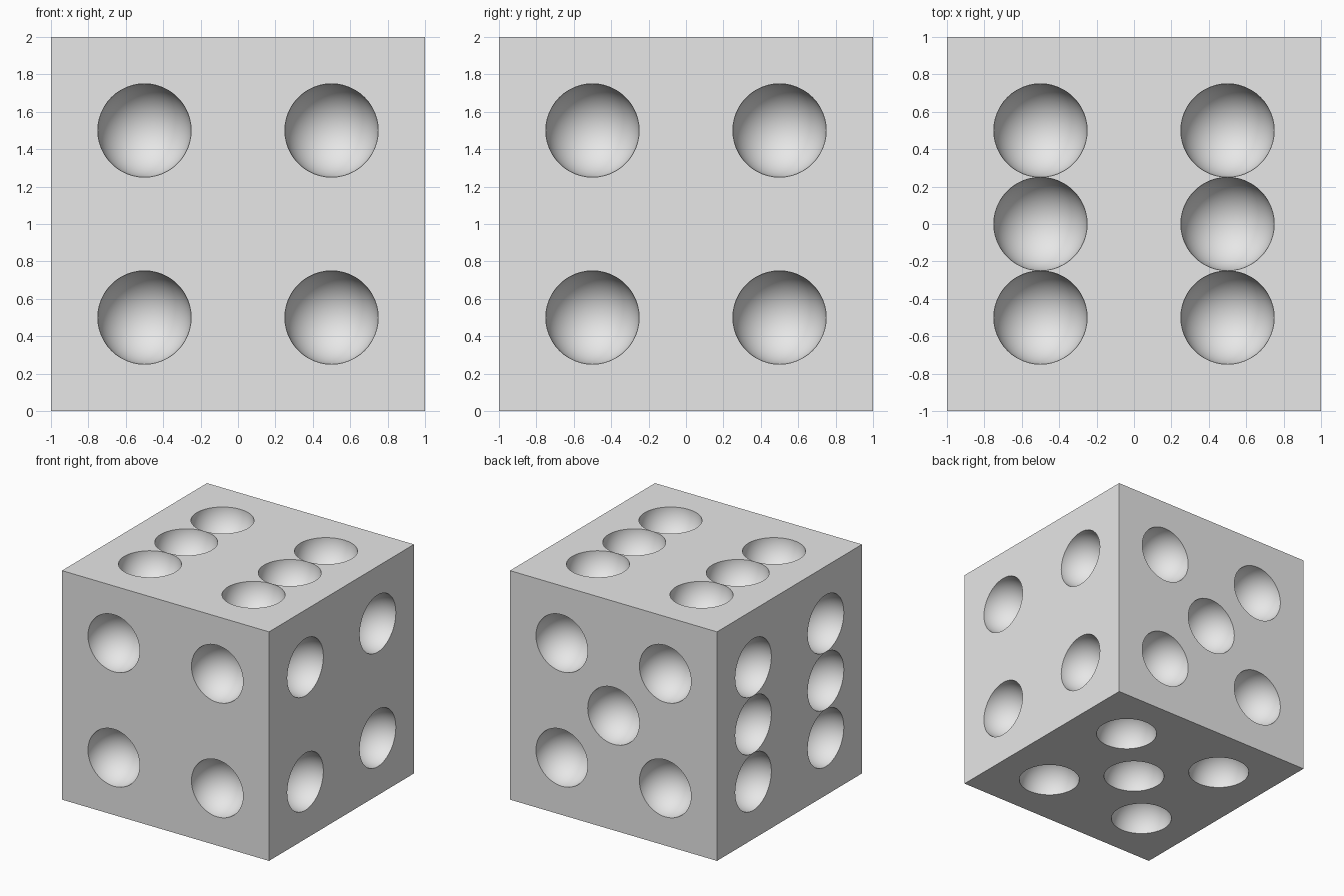
import bpy
import bmesh
import math
from mathutils import Matrix, Vector

default = bpy.data.objects.get("Cube")
if default:
    bpy.data.objects.remove(default, do_unlink=True)

HALF = 1.0
PIP_RADIUS = 0.25
STEP = 0.5

# Pip layouts in the plane of a face
corners = [(a, b) for a in (-STEP, STEP) for b in (-STEP, STEP)]
five = corners + [(0, 0)]
six = [(a, b) for a in (-STEP, STEP) for b in (-STEP, 0, STEP)]

# (axis, side) of each face and its layout
faces = {
    (1, -1): corners,  # front
    (1, 1): five,      # back
    (0, 1): corners,   # +x side
    (0, -1): six,      # -x side
    (2, 1): six,       # top
    (2, -1): five,     # bottom
}


def add_object(name, bm):
    mesh = bpy.data.meshes.new(name)
    bm.to_mesh(mesh)
    bm.free()
    obj = bpy.data.objects.new(name, mesh)
    obj.location.z = HALF
    bpy.context.collection.objects.link(obj)
    return obj


# Cube body
bm = bmesh.new()
bmesh.ops.create_cube(bm, size=2 * HALF)
body = add_object("die_body", bm)

grey = bpy.data.materials.new("light_grey")
grey.use_nodes = True
grey.diffuse_color = (0.8, 0.8, 0.8, 1)
grey.node_tree.nodes["Principled BSDF"].inputs["Base Color"].default_value = (0.8, 0.8, 0.8, 1)
body.data.materials.append(grey)

# One ball per pip; an odd ring count keeps vertices off the cube faces
bm = bmesh.new()
for (axis, side), pips in faces.items():
    normal = Vector((0, 0, 0))
    normal[axis] = side
    turn = normal.to_track_quat('Z', 'Y').to_matrix().to_4x4()
    first, second = [i for i in range(3) if i != axis]
    for a, b in pips:
        centre = normal * HALF
        centre[first], centre[second] = a, b
        bmesh.ops.create_uvsphere(bm, u_segments=48, v_segments=25, radius=PIP_RADIUS,
                                  matrix=Matrix.Translation(centre) @ turn)
cutter = add_object("pip_cutter", bm)
cutter.data.materials.append(grey)
cutter.hide_render = True

# Carve the pips
bpy.context.view_layer.update()
carve = body.modifiers.new("carve_pips", 'BOOLEAN')
carve.operation = 'DIFFERENCE'
carve.solver = 'EXACT'
carve.object = cutter

bpy.ops.object.select_all(action='DESELECT')
body.select_set(True)
bpy.context.view_layer.objects.active = body
bpy.ops.object.modifier_apply(modifier=carve.name)
bpy.data.objects.remove(cutter, do_unlink=True)

# Smooth hollows with crisp rims
bpy.ops.object.shade_smooth_by_angle(angle=math.radians(30))
